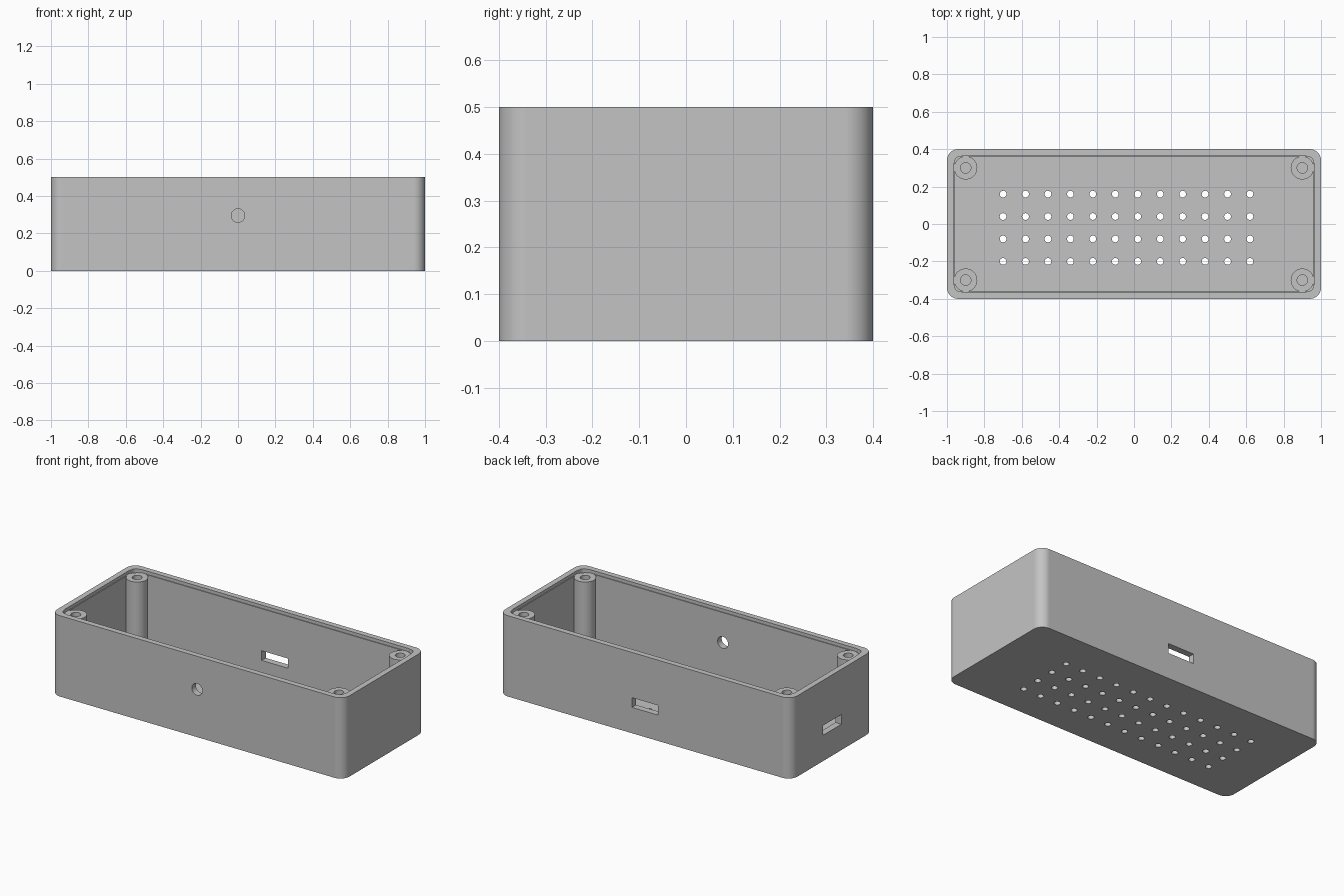
import bpy, bmesh, math
from mathutils import Matrix, Vector

cube = bpy.data.objects.get("Cube")
if cube:
    bpy.data.objects.remove(cube, do_unlink=True)

grey = bpy.data.materials.new("mid_grey_plastic")
grey.use_nodes = True
grey.diffuse_color = (0.55, 0.55, 0.55, 1)
grey.node_tree.nodes["Principled BSDF"].inputs["Base Color"].default_value = (0.55, 0.55, 0.55, 1)

WALL, HEIGHT = 0.04, 0.5
LEDGE = 0.48                      # height of the lid ledge and post tops


def make_object(name, bm):
    bmesh.ops.recalc_face_normals(bm, faces=bm.faces)
    mesh = bpy.data.meshes.new(name)
    bm.to_mesh(mesh)
    bm.free()
    mesh.materials.append(grey)
    obj = bpy.data.objects.new(name, mesh)
    bpy.context.collection.objects.link(obj)
    return obj


def rounded_box(name, hx, hy, radius, z0, z1, steps=12):
    """Upright prism with rounded vertical corners."""
    bm = bmesh.new()
    ring = []
    for quarter, (sx, sy) in enumerate([(1, 1), (-1, 1), (-1, -1), (1, -1)]):
        for i in range(steps + 1):
            a = math.pi / 2 * (quarter + i / steps)
            ring.append(bm.verts.new((sx * (hx - radius) + radius * math.cos(a),
                                      sy * (hy - radius) + radius * math.sin(a), z0)))
    base = bm.faces.new(ring)
    top = bmesh.ops.extrude_face_region(bm, geom=[base])["geom"]
    bmesh.ops.translate(bm, vec=(0, 0, z1 - z0),
                        verts=[v for v in top if isinstance(v, bmesh.types.BMVert)])
    return make_object(name, bm)


def add_cylinder(bm, centre, radius, depth, sides, turn=Matrix()):
    bmesh.ops.create_cone(bm, cap_ends=True, segments=sides, radius1=radius, radius2=radius,
                          depth=depth, matrix=Matrix.Translation(centre) @ turn)


def add_block(bm, centre, size):
    bmesh.ops.create_cube(bm, size=1, matrix=Matrix.Translation(centre)
                          @ Matrix.Diagonal(Vector(size).to_4d()))


def combine(target, tool, operation):
    """Apply a boolean and discard the tool."""
    tool.hide_render = True
    mod = target.modifiers.new(operation, "BOOLEAN")
    mod.operation, mod.object, mod.solver = operation, tool, "EXACT"
    bpy.context.view_layer.objects.active = target
    bpy.ops.object.modifier_apply(modifier=mod.name)
    bpy.data.objects.remove(tool, do_unlink=True)


# Open tray
case = rounded_box("enclosure_tray", 1, 0.4, 0.06, 0, HEIGHT)
combine(case, rounded_box("cavity", 1 - WALL, 0.4 - WALL, 0.03, WALL, 0.6), "DIFFERENCE")

# Corner screw posts
corners = [(x, y) for x in (-0.9, 0.9) for y in (-0.3, 0.3)]
bm = bmesh.new()
for x, y in corners:
    add_cylinder(bm, (x, y, 0.255), 0.062, 0.47, 48)
combine(case, make_object("screw_posts", bm), "UNION")

# Shallow recess for a lid
combine(case, rounded_box("lid_recess", 0.965, 0.365, 0.06, LEDGE, 0.6), "DIFFERENCE")

# Screw holes, floor vents, round front opening, back and side slots
bm = bmesh.new()
for x, y in corners:
    add_cylinder(bm, (x, y, 0.3), 0.028, 0.52, 32)
for i in range(12):
    for j in range(4):
        add_cylinder(bm, (-0.7 + 0.12 * i, -0.2 + 0.12 * j, 0.02), 0.018, 0.1, 20)
add_cylinder(bm, (0, -0.38, 0.295), 0.036, 0.1, 40, Matrix.Rotation(math.pi / 2, 4, "X"))
add_block(bm, (0, 0.38, 0.19), (0.18, 0.1, 0.06))
add_block(bm, (-0.98, 0, 0.19), (0.1, 0.18, 0.06))
combine(case, make_object("openings", bm), "DIFFERENCE")

# Smooth corners with flat walls
bpy.ops.object.select_all(action="DESELECT")
case.select_set(True)
bpy.context.view_layer.objects.active = case
bpy.ops.object.shade_smooth_by_angle(angle=math.radians(30))
normals = case.modifiers.new("flat_walls", "WEIGHTED_NORMAL")
normals.keep_sharp = True
